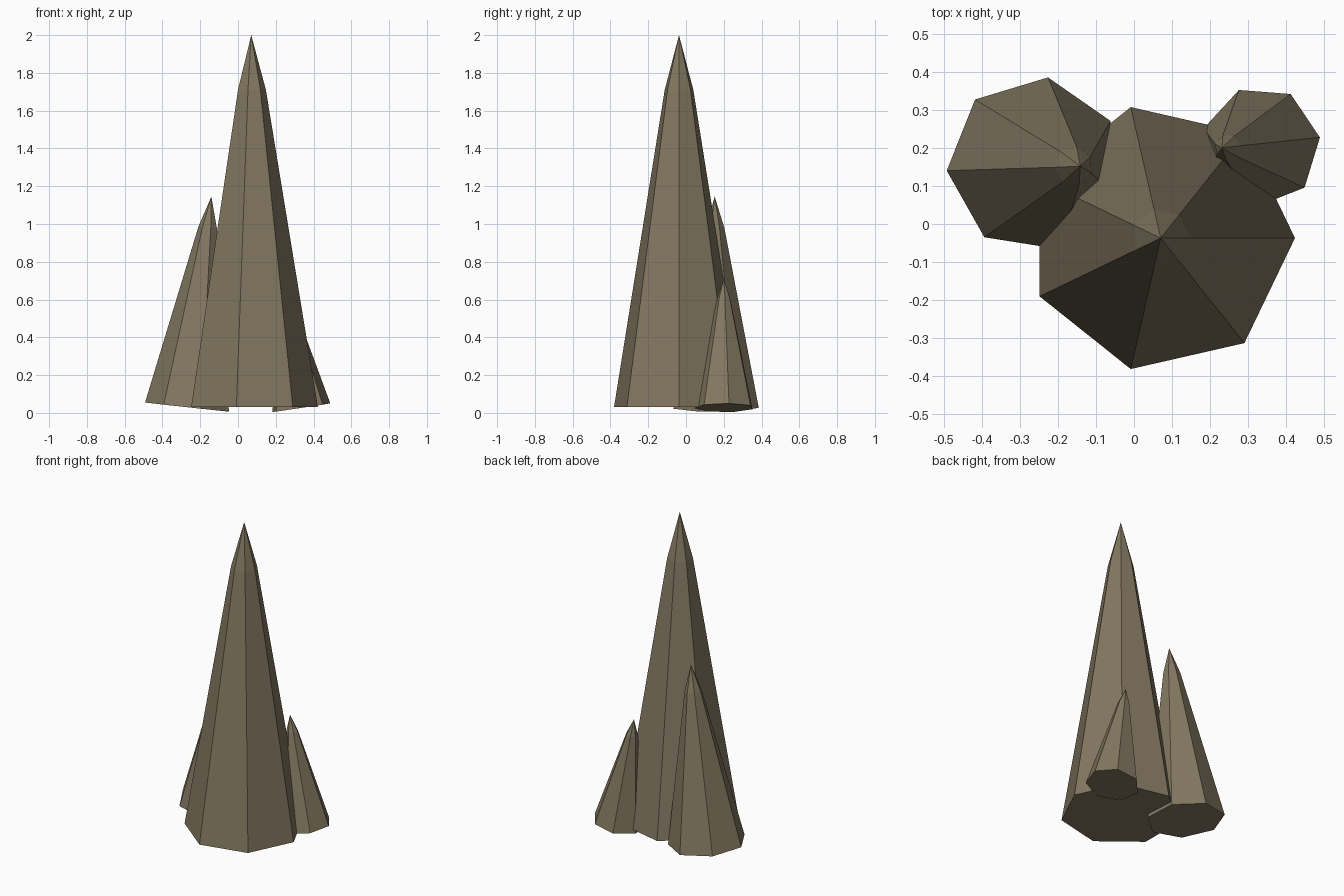
import bpy, bmesh, math
from mathutils import Vector

if "Cube" in bpy.data.objects:
    bpy.data.objects.remove(bpy.data.objects["Cube"])

SIDES = 7
SHOULDER_HEIGHT = 0.853   # fraction of the length where the tip starts
SHOULDER_RADIUS = 0.22    # fraction of the base radius there

rock = bpy.data.materials.new("brown_rock")
rock.diffuse_color = (0.225, 0.186, 0.119, 1)
rock.use_nodes = True
rock.node_tree.nodes["Principled BSDF"].inputs["Base Color"].default_value = rock.diffuse_color


def spike(name, base, tip, radius, phase):
    """Seven-sided rock spike from base centre to tip, base square to its axis."""
    base, tip = Vector(base), Vector(tip)
    axis = tip - base
    turn = Vector((0, 0, 1)).rotation_difference(axis)
    bm = bmesh.new()

    def ring(t, r):
        pts = []
        for i in range(SIDES):
            a = math.radians(phase) + math.tau * i / SIDES
            p = turn @ Vector((r * math.cos(a), r * math.sin(a), 0))
            pts.append(bm.verts.new(base + axis * t + p))
        return pts

    low = ring(0, radius)
    high = ring(SHOULDER_HEIGHT, radius * SHOULDER_RADIUS)
    top = bm.verts.new(tip)
    bm.faces.new(low[::-1])
    for i in range(SIDES):
        j = (i + 1) % SIDES
        bm.faces.new((low[i], low[j], high[j], high[i]))
        bm.faces.new((high[i], high[j], top))
    mesh = bpy.data.meshes.new(name)
    bm.to_mesh(mesh)
    bm.free()
    mesh.materials.append(rock)
    obj = bpy.data.objects.new(name, mesh)
    bpy.context.collection.objects.link(obj)
    return obj


# Tall upright spike with two smaller ones leaning in towards it
spike("main_spike", (0.07, -0.037, 0.03), (0.07, -0.037, 2.0), 0.353, 0)
spike("left_spike", (-0.262, 0.156, 0.03), (-0.141, 0.152, 1.145), 0.232, 29.6)
spike("right_spike", (0.333, 0.204, 0.027), (0.231, 0.2, 0.71), 0.159, 8.5)
